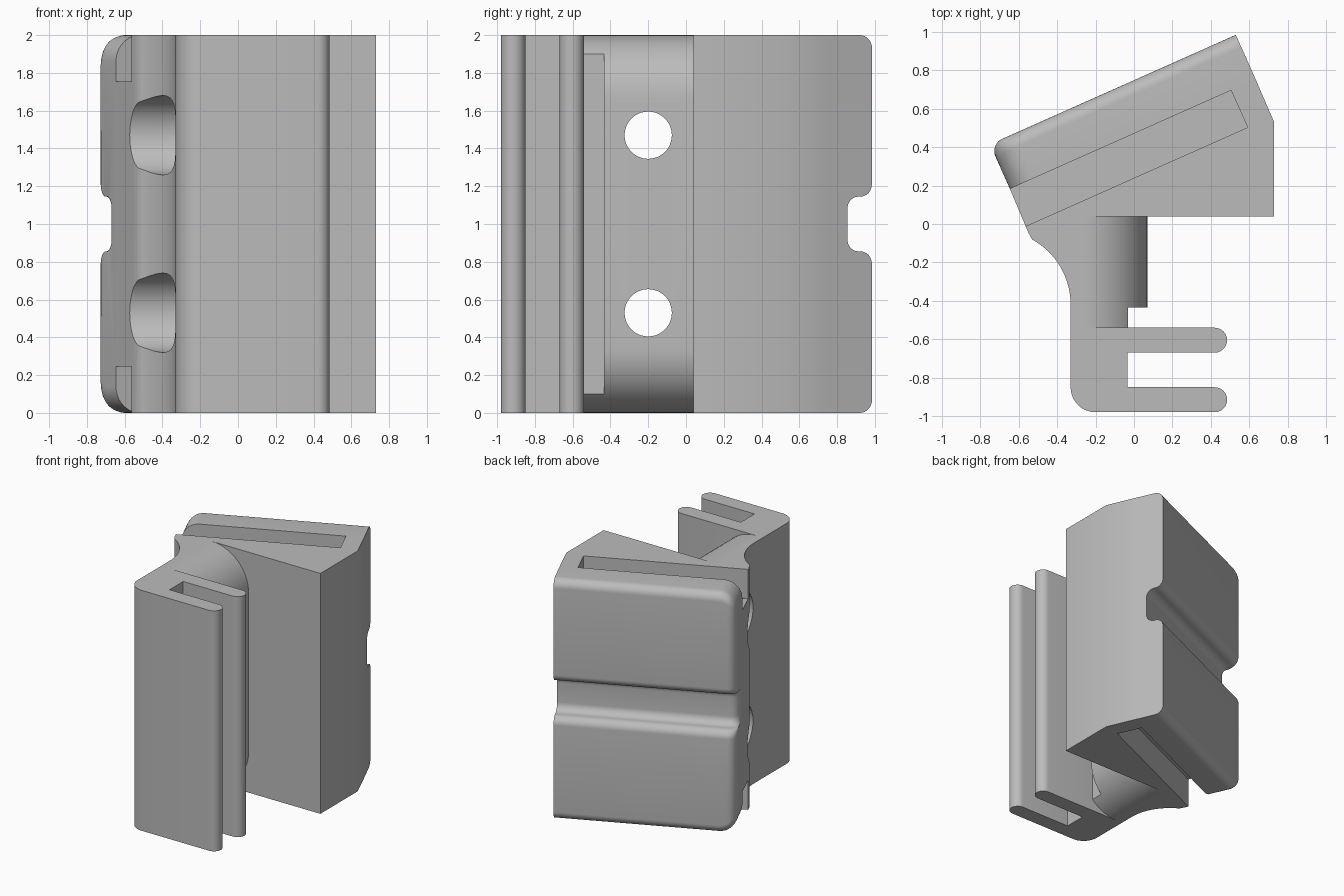
import bpy, bmesh, math
from mathutils import Vector, Matrix

cube = bpy.data.objects.get("Cube")
if cube:
    bpy.data.objects.remove(cube, do_unlink=True)

grey = bpy.data.materials.new("plain grey")
grey.use_nodes = True
grey.diffuse_color = (0.5, 0.5, 0.5, 1)
grey.node_tree.nodes["Principled BSDF"].inputs["Base Color"].default_value = (0.5, 0.5, 0.5, 1)

TILT = Matrix.Rotation(math.radians(24), 4, 'Z')    # frame of the tilted head
END_U, FAR_U, SLOT_U = -0.516, 0.885, 0.745         # along the head
SLOT_V, SLAB_V, BACK_V = 0.219, 0.43, 0.684         # across the head


def arc(cx, cy, r, a0, a1, n=12):
    angles = [math.radians(a0 + (a1 - a0) * i / n) for i in range(n + 1)]
    return [(cx + r * math.cos(a), cy + r * math.sin(a)) for a in angles]


def tilted(u, v):
    return (TILT @ Vector((u, v, 0)))[:2]


def loft(name, rings):
    """Skin a list of equal rings and cap both ends."""
    bm = bmesh.new()
    loops = [[bm.verts.new(p) for p in ring] for ring in rings]
    n = len(loops[0])
    for a, b in zip(loops, loops[1:]):
        for i in range(n):
            j = (i + 1) % n
            bm.faces.new((a[i], a[j], b[j], b[i]))
    bm.faces.new(loops[0])
    bm.faces.new(loops[-1])
    bmesh.ops.recalc_face_normals(bm, faces=bm.faces)
    mesh = bpy.data.meshes.new(name)
    bm.to_mesh(mesh)
    bm.free()
    mesh.materials.append(grey)
    obj = bpy.data.objects.new(name, mesh)
    bpy.context.collection.objects.link(obj)
    return obj


def prism_z(name, outline, z0, z1):
    return loft(name, [[(x, y, z) for x, y in outline] for z in (z0, z1)])


def prism_y(name, outline, y0, y1):
    return loft(name, [[(x, y, z) for x, z in outline] for y in (y0, y1)])


def prism_x(name, outline, x0, x1):
    return loft(name, [[(x, y, z) for y, z in outline] for x in (x0, x1)])


# Full-height body: head wedge, curved spine and two-pronged fork
outline = [tilted(END_U, SLAB_V), tilted(FAR_U, SLAB_V), (0.73, 0.53), (0.73, 0.04),
           (-0.28, 0.04), (-0.28, -0.54)]
outline += arc(0.42, -0.605, 0.065, 90, -90)
outline += [(-0.035, -0.67), (-0.035, -0.85)]
outline += arc(0.42, -0.915, 0.065, 90, -90)
outline += arc(-0.2, -0.85, 0.13, 270, 180)
outline += arc(-0.718, -0.42, 0.388, 0, 61, 16)
outline += [(-0.55, -0.045)]
body = prism_z("bracket_body", outline, 0, 2)

# Neck plate with rounded top and bottom, and its narrower web
neck = [(-0.31, 0)] + arc(-0.27, 0.34, 0.34, -90, 0, 16) + arc(-0.27, 1.66, 0.34, 0, 90, 16) + [(-0.31, 2)]
web = [(min(x, -0.03), z) for x, z in neck]
parts = [prism_y("neck_plate", neck, -0.435, 0.08),
         prism_y("neck_web", web, -0.58, -0.40)]

# Back slab: grooved profile, with its near end rounded off
half = [(0.0, BACK_V - 0.143)]
half += [(z, BACK_V - d) for z, d in arc(0.08, 0.078, 0.065, 90, 0, 8)]
half += [(z, BACK_V - d) for z, d in arc(0.21, 0.066, 0.065, 180, 270, 8)]
half += [(z, BACK_V - d) for z, d in arc(0.93, 0.07, 0.07, -90, 0, 8)]
half += [(1.0, SLAB_V)]
profile = [(-z, v) for z, v in reversed(half)] + half[1:]


def round_off(t, r):
    return r - math.sqrt(max(r * r - max(r - t, 0) ** 2, 0))


rings = []
for t in [0.14 * (1 - math.cos(math.pi / 2 * i / 16)) for i in range(17)] + [FAR_U - END_U]:
    ring = []
    for z, v in profile:
        shrink = round_off(t, 0.14) if abs(z) > 0.5 else 0
        depth = round_off(t, 0.07) if v > SLAB_V else 0
        x, y = tilted(END_U + t, v - depth)
        ring.append((x, y, 1 + z - math.copysign(shrink, z)))
    rings.append(ring)
parts.append(loft("back_slab", rings))


def combine(obj, others, operation):
    for other in others:
        mod = obj.modifiers.new(operation.lower(), 'BOOLEAN')
        mod.operation, mod.solver, mod.object = operation, 'EXACT', other
    bpy.context.view_layer.update()
    result = bpy.data.meshes.new_from_object(obj.evaluated_get(bpy.context.evaluated_depsgraph_get()))
    obj.modifiers.clear()
    obj.data = result
    for other in others:
        bpy.data.objects.remove(other, do_unlink=True)


combine(body, parts, 'UNION')

# Strap slots in both ends, bolt holes and their counterbores
slot = [tilted(u, v) for u, v in ((END_U - 0.2, SLOT_V), (SLOT_U, SLOT_V),
                                  (SLOT_U, SLAB_V), (END_U - 0.2, SLAB_V))]
cutters = [prism_z("slot_cutter", slot, z0, z1) for z0, z1 in ((-0.2, 0.245), (1.755, 2.2))]
for z in (0.53, 1.47):
    cutters.append(prism_x("hole_cutter", arc(-0.2, z, 0.125, 0, 352.5, 47), -0.5, 0.3))
    cutters.append(prism_x("counterbore_cutter", arc(-0.2, z, 0.21, 0, 352.5, 47), -0.9, -0.13))
for cutter in cutters:
    cutter.hide_render = True
combine(body, cutters, 'DIFFERENCE')

bpy.context.view_layer.objects.active = body
body.select_set(True)
bpy.ops.object.shade_smooth_by_angle(angle=math.radians(30))
